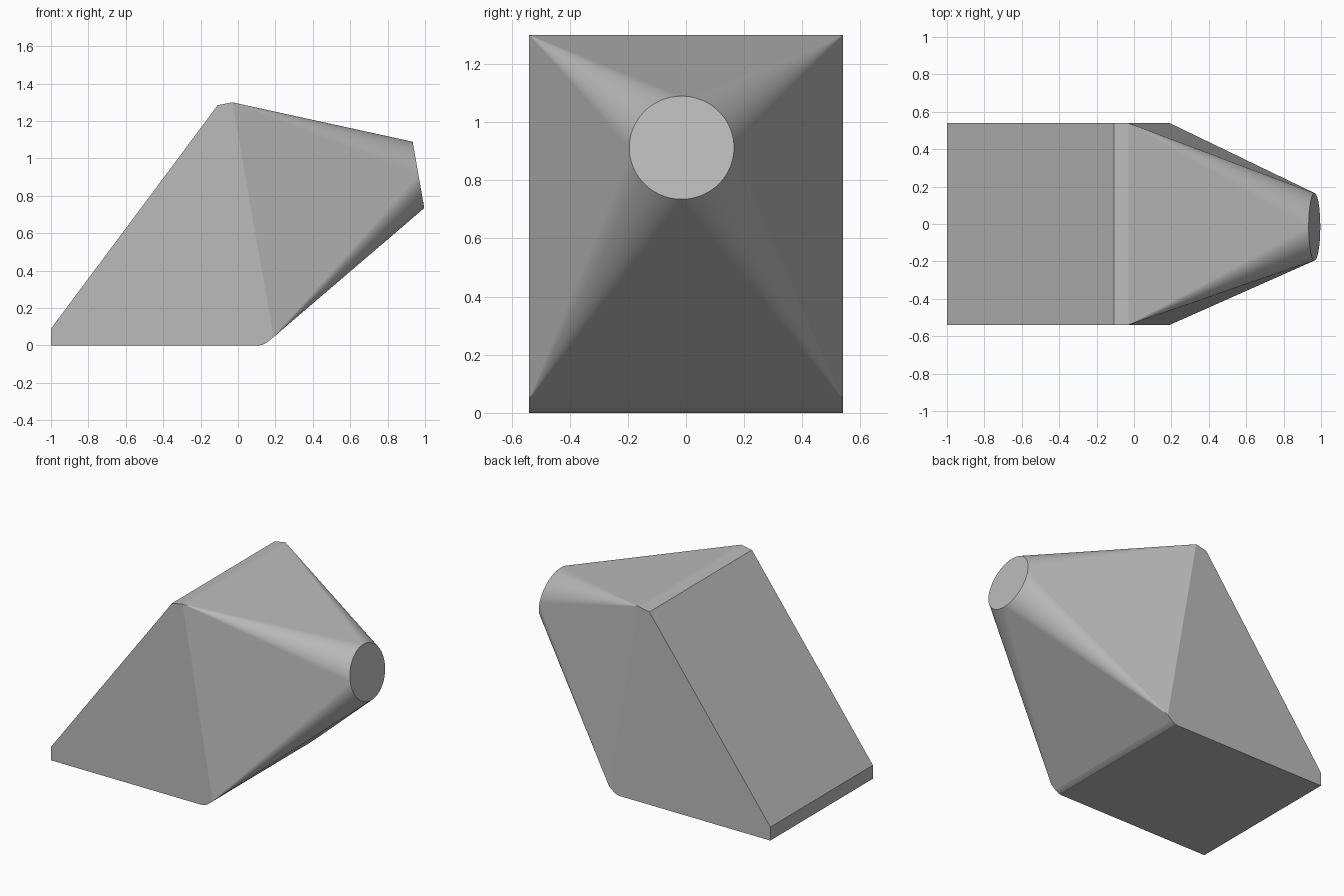
import bpy
import bmesh
from math import cos, sin, radians, tau
from mathutils import Vector, Matrix

cube = bpy.data.objects.get("Cube")
if cube:
    bpy.data.objects.remove(cube, do_unlink=True)

HALF_WIDTH = 0.54
SPOUT_RADIUS = 0.18
SPOUT_CENTRE = Vector((0.965, -0.015, 0.912))
SEGMENTS = 128

# One plain grey material
grey = bpy.data.materials.new("plain grey")
grey.use_nodes = True
colour = (0.5, 0.5, 0.5, 1)
grey.diffuse_color = colour
grey.node_tree.nodes["Principled BSDF"].inputs["Base Color"].default_value = colour

# Side profile of the wedge, with a rounded lower corner
profile = [(-1, 0), (-1, 0.09), (-0.108, 1.285), (-0.03, 1.3), (0.19, 0.045),
           (0.158, 0.018), (0.145, 0.01), (0.13, 0.003), (0.11, 0)]

bm = bmesh.new()
for side in (-1, 1):
    for x, z in profile:
        bm.verts.new((x, side * HALF_WIDTH, z))

# Round end, tilted to lie parallel to the wedge's sloping mouth
tilt = Matrix.Rotation(radians(-9.9), 3, 'Y')
for i in range(SEGMENTS):
    a = tau * i / SEGMENTS
    rim = Vector((0, cos(a), sin(a))) * SPOUT_RADIUS
    bm.verts.new(SPOUT_CENTRE + tilt @ rim)

# Skin the square-to-round transition as one closed solid
hull = bmesh.ops.convex_hull(bm, input=bm.verts[:], use_existing_faces=False)
inner = {g for g in hull["geom_interior"] + hull["geom_unused"]
         if isinstance(g, bmesh.types.BMVert)}
bmesh.ops.delete(bm, geom=list(inner), context='VERTS')
bmesh.ops.dissolve_limit(bm, angle_limit=radians(0.3), verts=bm.verts[:], edges=bm.edges[:])
bmesh.ops.recalc_face_normals(bm, faces=bm.faces[:])

mesh = bpy.data.meshes.new("tapered_hood")
bm.to_mesh(mesh)
bm.free()
mesh.materials.append(grey)
hood = bpy.data.objects.new("tapered_hood", mesh)
bpy.context.collection.objects.link(hood)
